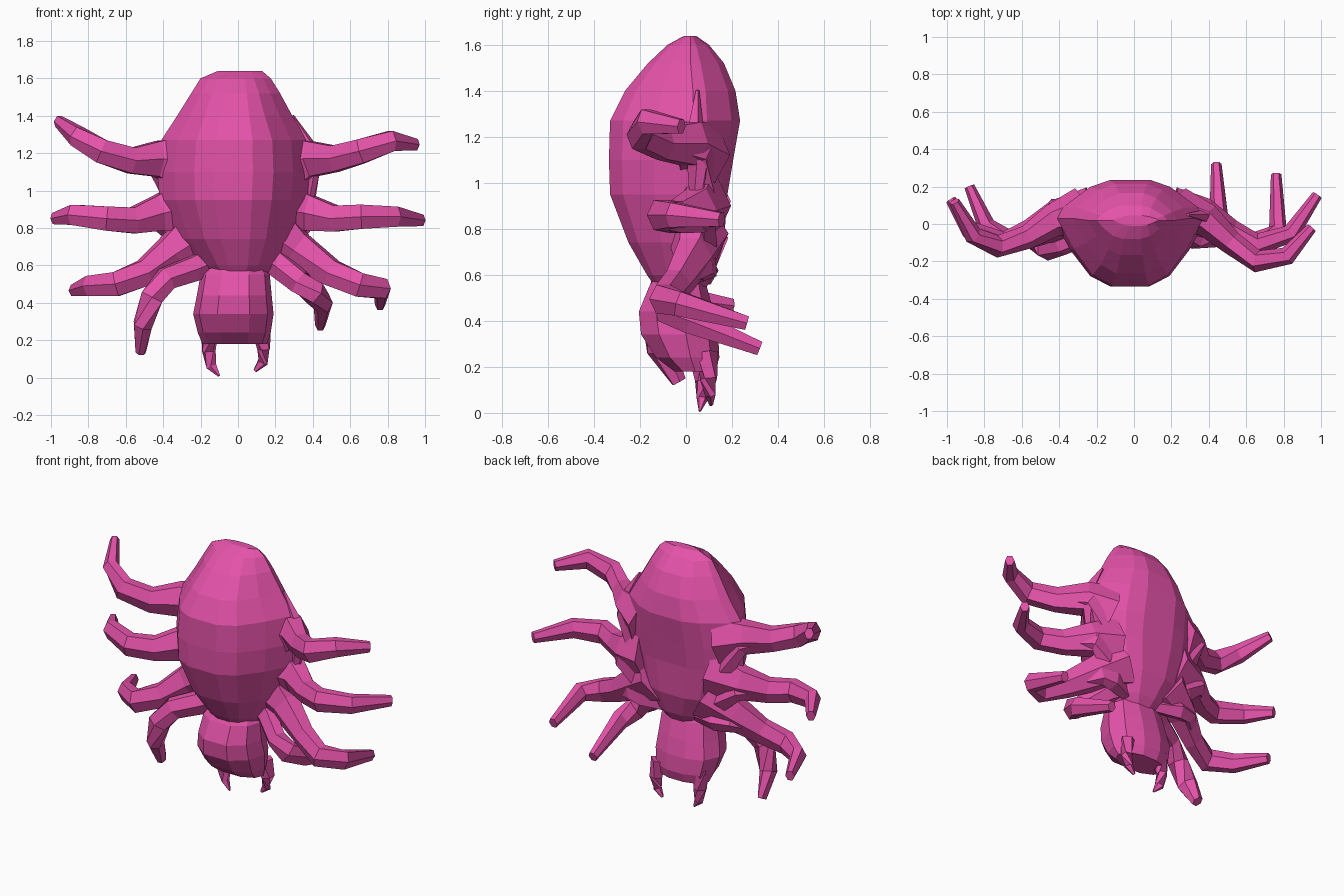
import bpy, bmesh, math
from mathutils import Vector

pink = bpy.data.materials.new("pink")
pink.diffuse_color = (0.78, 0.085, 0.40, 1)


def skin(name, rings):
    """Bridge equal-sized vertex rings into a closed, flat-shaded object."""
    bm = bmesh.new()
    vr = [[bm.verts.new(p) for p in ring] for ring in rings]
    n = len(vr[0])
    for a, b in zip(vr, vr[1:]):
        for i in range(n):
            j = (i + 1) % n
            bm.faces.new((a[i], a[j], b[j], b[i]))
    bm.faces.new(vr[0])
    bm.faces.new(vr[-1])
    bmesh.ops.recalc_face_normals(bm, faces=bm.faces[:])
    me = bpy.data.meshes.new(name)
    bm.to_mesh(me)
    bm.free()
    me.materials.append(pink)
    ob = bpy.data.objects.new(name, me)
    bpy.context.collection.objects.link(ob)
    return ob


def loft(name, half, levels):
    """Stack a unit half section; level = z, x left, x right, y front, y side, y back."""
    section = half + [(-x, y) for x, y in reversed(half)]
    rings = []
    for z, xl, xr, yf, ys, yb in levels:
        cx, w = (xl + xr) / 2, (xr - xl) / 2
        rings.append([(cx + w * x, ys + (y * (ys - yf) if y < 0 else y * (yb - ys)), z)
                      for x, y in section])
    return skin(name, rings)


def limb(name, pts, radii, sides=6, flat=0.8):
    """Faceted tapering tube along a bent path."""
    pts = [Vector(p) for p in pts]
    rings = []
    for i, p in enumerate(pts):
        a, b = pts[max(i - 1, 0)], pts[min(i + 1, len(pts) - 1)]
        t = (b - a).normalized()
        u = t.cross(Vector((0, 0, 1)))
        u = u.normalized() if u.length > 0.05 else Vector((1, 0, 0))
        v = u.cross(t)
        r = radii[i]
        rings.append([p + u * (r * flat * math.cos(k * math.tau / sides))
                      + v * (r * math.sin(k * math.tau / sides)) for k in range(sides)])
    return skin(name, rings)


# abdomen: rounded front, ridged back
loft("abdomen",
     [(0.25, -1), (0.52, -0.84), (0.78, -0.45), (1, 0), (0.92, 0.3), (0.55, 0.82), (0.28, 1)],
     [(0.53, -0.13, 0.13, -0.12, -0.02, 0.08),
      (0.60, -0.21, 0.21, -0.17, -0.01, 0.12),
      (0.74, -0.33, 0.30, -0.25, 0.01, 0.165),
      (0.95, -0.42, 0.37, -0.33, 0.02, 0.18),
      (1.10, -0.43, 0.385, -0.335, 0.02, 0.205),
      (1.27, -0.41, 0.37, -0.33, 0.03, 0.235),
      (1.40, -0.325, 0.29, -0.265, 0.03, 0.215),
      (1.52, -0.25, 0.225, -0.165, 0.02, 0.165),
      (1.60, -0.20, 0.175, -0.08, 0.02, 0.10),
      (1.638, -0.11, 0.13, -0.01, 0.02, 0.045)])

# head
loft("head",
     [(0.4, -1), (0.85, -0.6), (1, 0), (0.8, 0.7), (0.3, 1)],
     [(0.61, -0.14, 0.13, -0.12, -0.02, 0.07),
      (0.55, -0.20, 0.17, -0.16, -0.02, 0.09),
      (0.44, -0.22, 0.18, -0.205, -0.02, 0.12),
      (0.34, -0.24, 0.19, -0.195, 0.0, 0.14),
      (0.24, -0.215, 0.175, -0.13, 0.02, 0.145),
      (0.18, -0.19, 0.155, -0.05, 0.04, 0.125)])

# fangs
limb("left_fang", [(-0.15, 0.06, 0.26), (-0.155, 0.075, 0.14), (-0.14, 0.07, 0.06), (-0.10, 0.06, 0.008)],
     [0.06, 0.042, 0.03, 0.006], 5)
limb("right_fang", [(0.12, 0.09, 0.26), (0.14, 0.10, 0.15), (0.13, 0.105, 0.08), (0.09, 0.11, 0.035)],
     [0.06, 0.042, 0.03, 0.01], 5)

# eight curled legs, upper to lower
legs = {
    "right_leg_1": [(0.24, 0.06, 1.12), (0.39, 0.02, 1.17), (0.52, -0.10, 1.17), (0.66, -0.20, 1.21),
                    (0.82, -0.17, 1.265), (0.95, -0.02, 1.245)],
    "right_leg_2": [(0.22, 0.06, 0.90), (0.38, 0.05, 0.88), (0.52, -0.04, 0.85), (0.66, -0.11, 0.86),
                    (0.84, -0.05, 0.86), (0.98, 0.155, 0.84)],
    "right_leg_3": [(0.17, 0.05, 0.78), (0.32, 0.03, 0.68), (0.50, -0.04, 0.56), (0.65, -0.10, 0.495),
                    (0.77, -0.03, 0.475), (0.76, 0.265, 0.39)],
    "right_leg_4": [(0.10, 0.03, 0.68), (0.22, -0.01, 0.60), (0.33, -0.08, 0.51), (0.41, -0.08, 0.45),
                    (0.455, 0.02, 0.40), (0.44, 0.32, 0.28)],
    "left_leg_1": [(-0.28, 0.06, 1.14), (-0.43, 0.02, 1.17), (-0.57, -0.07, 1.16), (-0.73, -0.12, 1.21),
                   (-0.86, -0.06, 1.29), (-0.96, 0.12, 1.37)],
    "left_leg_2": [(-0.24, 0.06, 0.92), (-0.42, 0.04, 0.88), (-0.56, -0.04, 0.84), (-0.70, -0.10, 0.85),
                   (-0.88, -0.03, 0.87), (-0.98, 0.13, 0.85)],
    "left_leg_3": [(-0.20, 0.05, 0.76), (-0.36, 0.02, 0.66), (-0.50, -0.05, 0.56), (-0.65, -0.10, 0.50),
                   (-0.79, -0.01, 0.49), (-0.88, 0.20, 0.465)],
    "left_leg_4": [(-0.10, 0.02, 0.64), (-0.24, -0.05, 0.58), (-0.38, -0.11, 0.53), (-0.46, -0.14, 0.43),
                   (-0.51, -0.11, 0.28), (-0.52, -0.03, 0.135)],
}
for name, path in legs.items():
    low = name.endswith("4")
    radii = [0.09, 0.075, 0.07, 0.07, 0.065, 0.035] if low else [0.17, 0.11, 0.08, 0.075, 0.062, 0.035]
    limb(name, path, radii)

# thin ridges that run from the waist along the back into each leg root
for name, path in legs.items():
    if name.endswith("4"):
        continue
    s = 1 if name.startswith("right") else -1
    x, y, z = path[1]
    tip = path[2]
    limb(name + "_root_ridge",
         [(0.09 * s, 0.05, 0.60), (x * 0.75, 0.09, 0.35 * 0.6 + z * 0.62), (x, y + 0.05, z - 0.04), tip],
         [0.04, 0.065, 0.06, 0.03], 5)

# webs rising from the upper leg roots to the shoulders
for s, side in ((1, "right"), (-1, "left")):
    limb(side + "_shoulder_web",
         [(0.37 * s, 0.04, 0.80), (0.40 * s, 0.05, 1.12), (0.37 * s, 0.04, 1.24), (0.29 * s, 0.05, 1.40)],
         [0.02, 0.05, 0.045, 0.01], 5)
